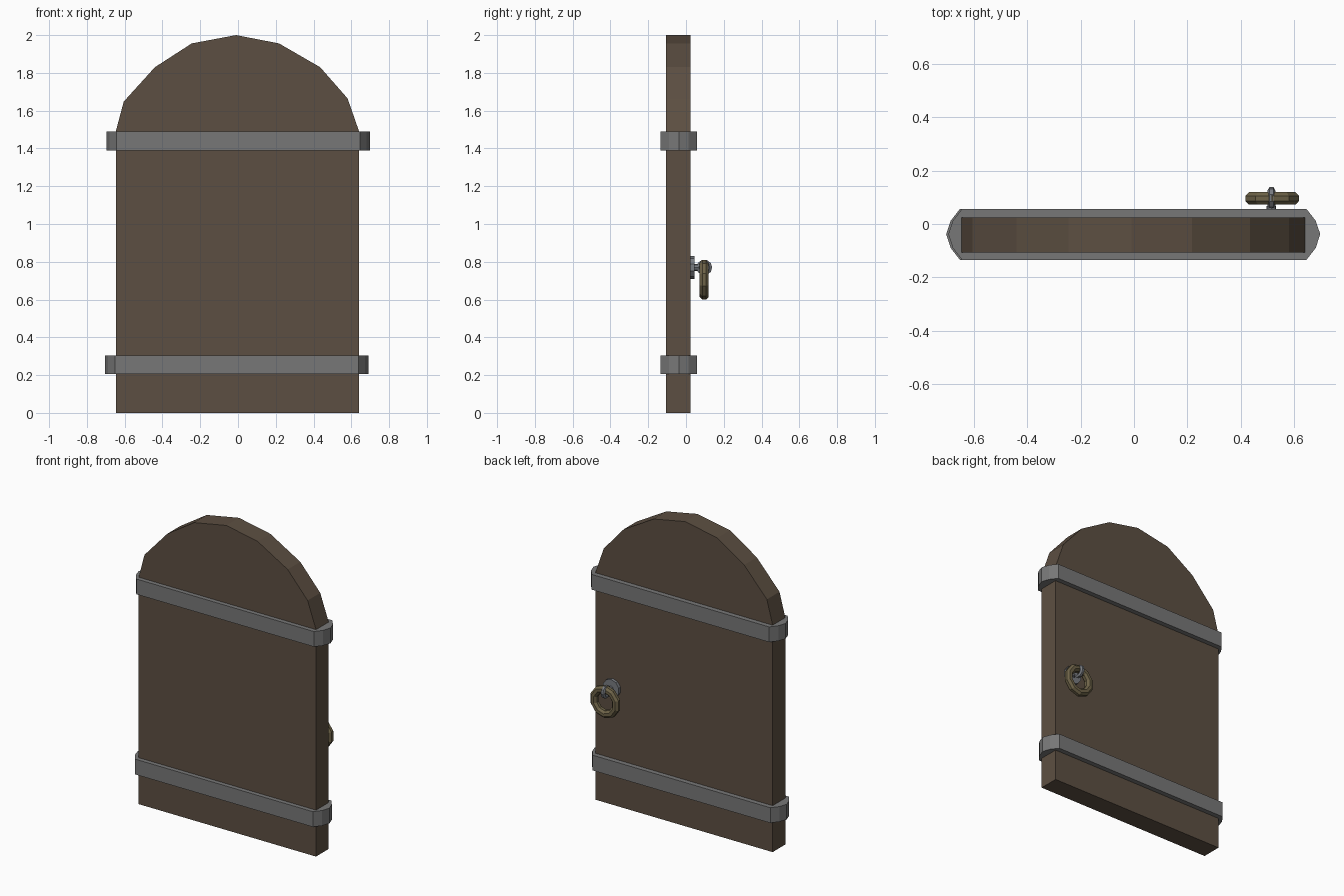
import bpy, bmesh, math
from mathutils import Matrix, Vector

if "Cube" in bpy.data.objects:
    bpy.data.objects.remove(bpy.data.objects["Cube"])


def mat(name, rgb):
    m = bpy.data.materials.new(name)
    m.diffuse_color = (*rgb, 1)
    m.use_nodes = True
    m.node_tree.nodes["Principled BSDF"].inputs["Base Color"].default_value = m.diffuse_color
    return m


WOOD = mat("dark wood", (0.108, 0.078, 0.054))
IRON = mat("iron grey", (0.185, 0.185, 0.185))
STEEL = mat("steel", (0.19, 0.20, 0.22))
BRASS = mat("aged brass", (0.155, 0.125, 0.065))


def finish(bm, name, material):
    bmesh.ops.recalc_face_normals(bm, faces=bm.faces[:])
    me = bpy.data.meshes.new(name)
    bm.to_mesh(me)
    bm.free()
    me.materials.append(material)
    ob = bpy.data.objects.new(name, me)
    bpy.context.collection.objects.link(ob)
    return ob


def prism(name, pts, offset, material):
    """Extrude a closed loop of 3D points by an offset."""
    bm = bmesh.new()
    face = bm.faces.new([bm.verts.new(p) for p in pts])
    ext = bmesh.ops.extrude_face_region(bm, geom=[face], use_keep_orig=True)
    bmesh.ops.translate(bm, vec=Vector(offset),
                        verts=[v for v in ext["geom"] if isinstance(v, bmesh.types.BMVert)])
    return finish(bm, name, material)


def torus(name, centre, major, minor, n, m, axis, material, phase=0.0):
    """Low-poly ring around the x or y axis."""
    bm = bmesh.new()
    rings = []
    for i in range(n):
        a = 2 * math.pi * i / n + phase
        ring = []
        for j in range(m):
            b = 2 * math.pi * (j + 0.5) / m
            r = major + minor * math.cos(b)
            u, v, w = r * math.cos(a), r * math.sin(a), minor * math.sin(b)
            p = Vector((u, w, v)) if axis == "y" else Vector((w, u, v))
            ring.append(bm.verts.new(p + Vector(centre)))
        rings.append(ring)
    for i in range(n):
        r0, r1 = rings[i], rings[(i + 1) % n]
        for j in range(m):
            k = (j + 1) % m
            bm.faces.new((r0[j], r0[k], r1[k], r1[j]))
    return finish(bm, name, material)


def disc(name, centre, radius, depth, sides, material):
    """Cylinder lying along y."""
    bm = bmesh.new()
    bmesh.ops.create_cone(bm, cap_ends=True, segments=sides, radius1=radius, radius2=radius,
                          depth=depth,
                          matrix=Matrix.Translation(centre) @ Matrix.Rotation(math.pi / 2, 4, "X"))
    return finish(bm, name, material)


# Arched door panel
outline = [(-0.647, 0), (0.641, 0), (0.641, 1.49), (0.58, 1.665), (0.435, 1.83), (0.217, 1.956),
           (-0.01, 2.0), (-0.245, 1.956), (-0.44, 1.83), (-0.605, 1.648), (-0.647, 1.49)]
prism("door_panel", [(x, -0.106, z) for x, z in outline], (0, 0.131, 0), WOOD)

# Iron bands wrapping the door, with faceted rounded ends
end = [(0.645, -0.135), (0.68, -0.09), (0.697, -0.038), (0.68, 0.012), (0.645, 0.057)]
band = end + [(-x, y) for x, y in reversed(end)]
for name, dx, z in (("upper_band", 0.001, 1.39), ("lower_band", -0.007, 0.205)):
    prism(name, [(x + dx, y, z) for x, y in band], (0, 0, 0.1), IRON)

# Handle on the back: mounting plate, stem, eye and hanging ring
disc("handle_plate", (0.515, 0.033, 0.77), 0.06, 0.022, 10, STEEL)
disc("handle_stem", (0.515, 0.053, 0.77), 0.018, 0.03, 8, STEEL)
torus("handle_eye", (0.515, 0.097, 0.77), 0.029, 0.0145, 10, 6, "x", STEEL)
torus("handle_ring", (0.518, 0.096, 0.705), 0.082, 0.0255, 10, 8, "y", BRASS, math.pi / 10)
